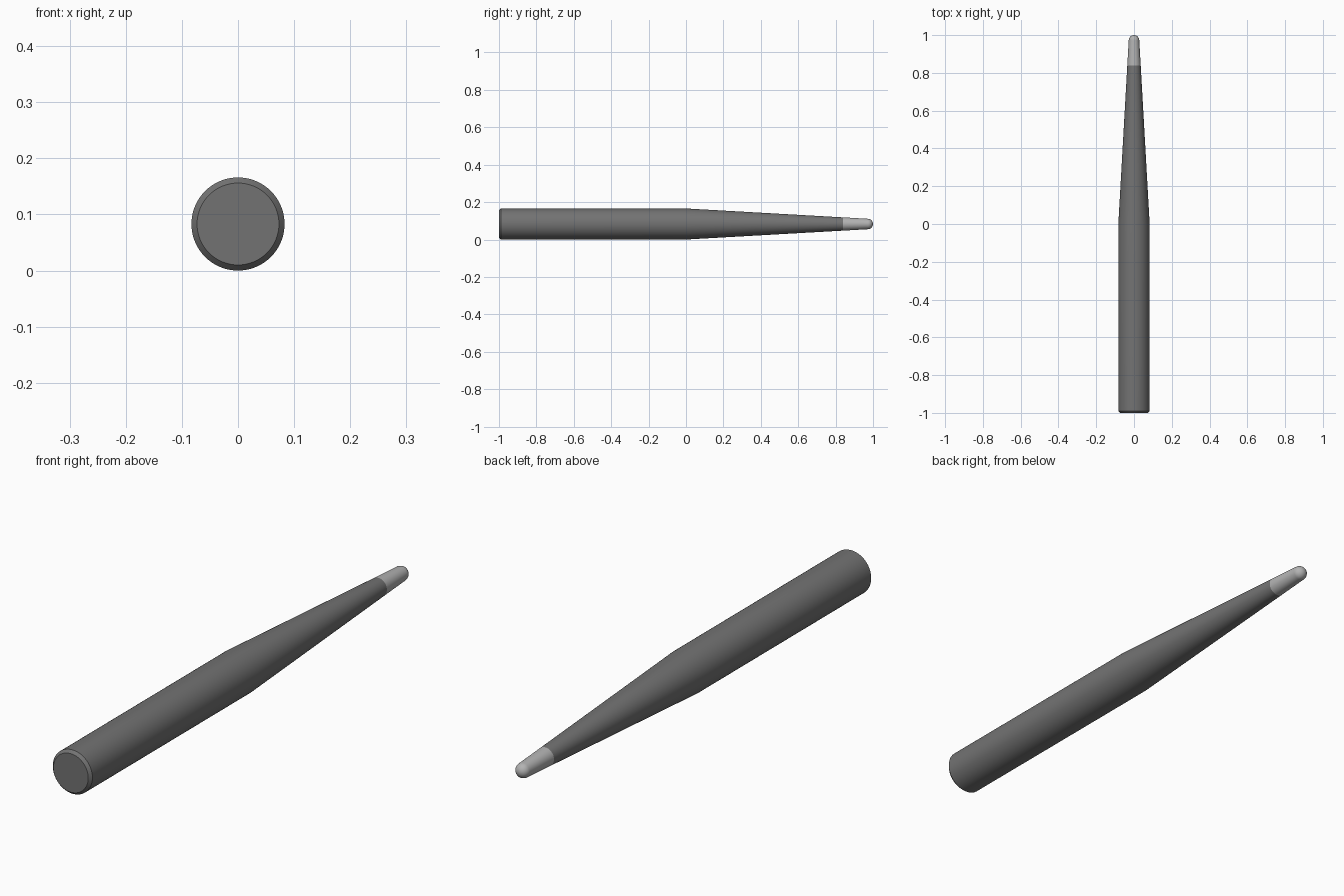
import bpy, bmesh, math

if "Cube" in bpy.data.objects:
    bpy.data.objects.remove(bpy.data.objects["Cube"])

SEGMENTS = 64
R = 0.083            # body radius, also the axis height
TIP_R = 0.028        # rounded end radius
JOINT = 0.84         # where the tip meets the shaft
DOME = 1.0 - TIP_R   # centre of the rounded end


def taper(y):
    return R + (TIP_R - R) * y / DOME


def lathe(name, profile, shade):
    """Spin (radius, y) points around the long axis."""
    bm = bmesh.new()
    verts = [bm.verts.new((r, y, R)) for r, y in profile]
    edges = [bm.edges.new(pair) for pair in zip(verts, verts[1:])]
    bmesh.ops.spin(bm, geom=verts + edges, cent=(0, 0, R), axis=(0, 1, 0),
                   angle=math.tau, steps=SEGMENTS, use_duplicate=False)
    bmesh.ops.remove_doubles(bm, verts=bm.verts, dist=1e-5)
    bmesh.ops.recalc_face_normals(bm, faces=bm.faces)
    mesh = bpy.data.meshes.new(name)
    bm.to_mesh(mesh)
    bm.free()
    obj = bpy.data.objects.new(name, mesh)
    bpy.context.collection.objects.link(obj)
    mat = bpy.data.materials.new(name + "_grey")
    mat.diffuse_color = (shade, shade, shade, 1)
    mat.use_nodes = True
    mat.node_tree.nodes["Principled BSDF"].inputs["Base Color"].default_value = mat.diffuse_color
    mesh.materials.append(mat)
    bpy.ops.object.select_all(action='DESELECT')
    obj.select_set(True)
    bpy.context.view_layer.objects.active = obj
    bpy.ops.object.shade_smooth_by_angle(angle=math.radians(30))
    return obj


# Straight grip with chamfered butt, then tapered shaft, closed at the joint
lathe("stick_shaft", [(0, -1), (0.073, -1), (R, -0.989), (R, 0),
                      (taper(JOINT), JOINT), (0, JOINT)], 0.17)

# Lighter rounded tip
dome = [(TIP_R * math.cos(a), DOME + TIP_R * math.sin(a))
        for a in (math.pi / 2 * i / 10 for i in range(10))]
lathe("stick_tip", [(taper(JOINT), JOINT)] + dome + [(0, 1.0)], 0.45)
